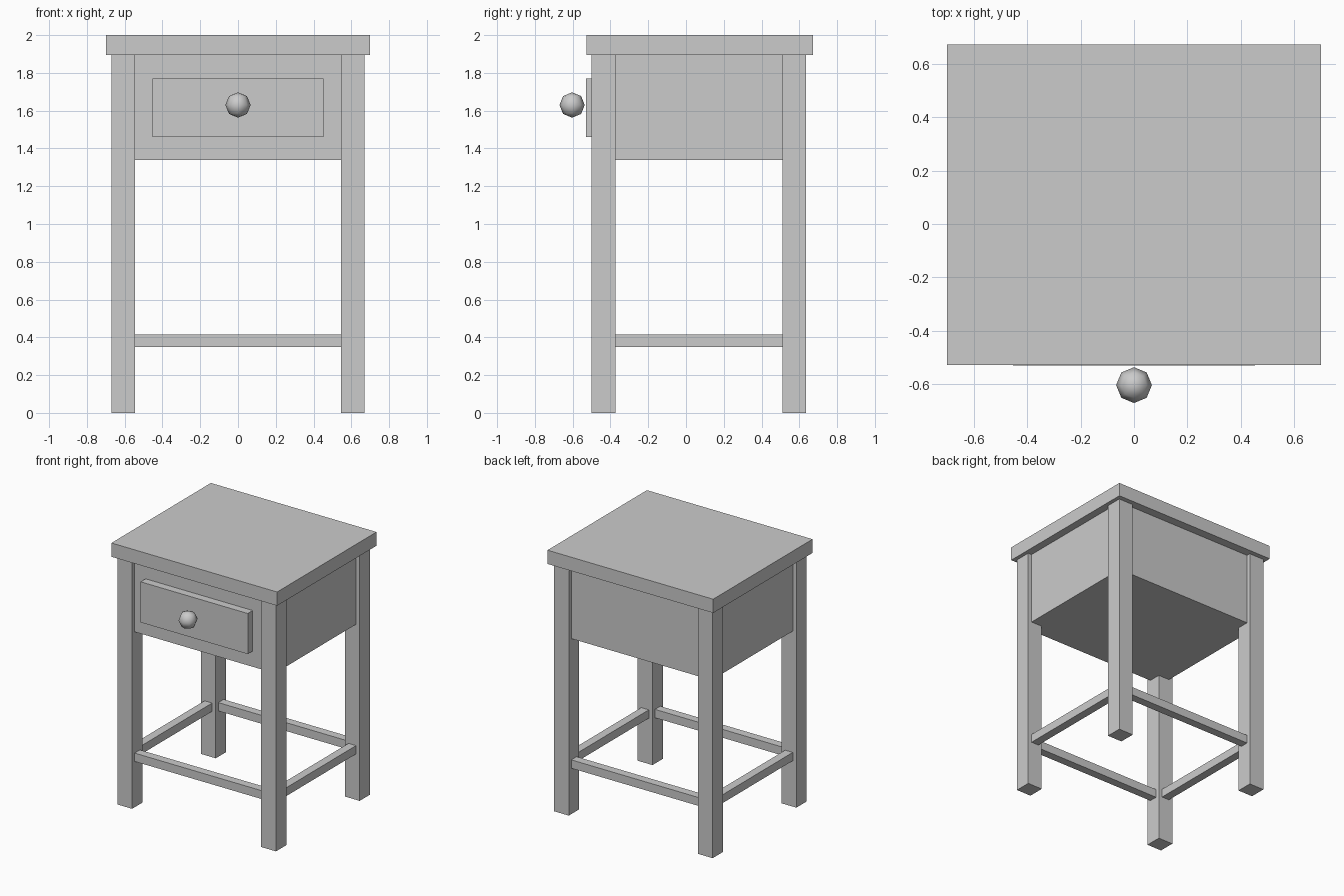
import bpy

if "Cube" in bpy.data.objects:
    bpy.data.objects.remove(bpy.data.objects["Cube"])


def box(name, x, y, z):
    """Axis-aligned block from (min, max) pairs."""
    bpy.ops.mesh.primitive_cube_add(size=1, location=[sum(r) / 2 for r in (x, y, z)])
    ob = bpy.context.object
    ob.name = name
    ob.scale = [r[1] - r[0] for r in (x, y, z)]
    bpy.ops.object.transform_apply(location=False, rotation=False, scale=True)
    return ob


LEG = 0.125
LEG_X = 0.608                 # leg centre, left and right
ROWS = {"front": -0.437, "back": 0.573}   # leg centres along y
H = 0.032                     # half thickness of the stretchers
APRON_BOTTOM, TOP_BOTTOM = 1.34, 1.895

# Table top
box("table_top", (-0.70, 0.70), (-0.528, 0.672), (TOP_BOTTOM, 2.0))

# Drawer case, its corners sit inside the legs
box("drawer_case", (-LEG_X - H, LEG_X + H),
    (ROWS["front"] - H, ROWS["back"] + H), (APRON_BOTTOM, TOP_BOTTOM))

# Legs and the front and back stretchers
for row, y in ROWS.items():
    for side, s in (("left", -1), ("right", 1)):
        cx = s * LEG_X
        box(f"{row}_{side}_leg", (cx - LEG / 2, cx + LEG / 2),
            (y - LEG / 2, y + LEG / 2), (0, TOP_BOTTOM))
    end = LEG_X - LEG / 2
    box(f"{row}_stretcher", (-end, end), (y - H, y + H), (0.35, 0.414))

# Side stretchers
for side, s in (("left", -1), ("right", 1)):
    box(f"{side}_stretcher", (s * LEG_X - H, s * LEG_X + H),
        (ROWS["front"] + LEG / 2, ROWS["back"] - LEG / 2), (0.35, 0.414))

# Raised drawer front
box("drawer_front", (-0.453, 0.453), (-0.529, ROWS["front"] - H), (1.46, 1.77))

# Round low-poly knob
bpy.ops.mesh.primitive_uv_sphere_add(segments=8, ring_count=4, radius=0.067,
                                     location=(0, -0.603, 1.63))
bpy.context.object.name = "drawer_knob"
bpy.ops.object.shade_smooth()
